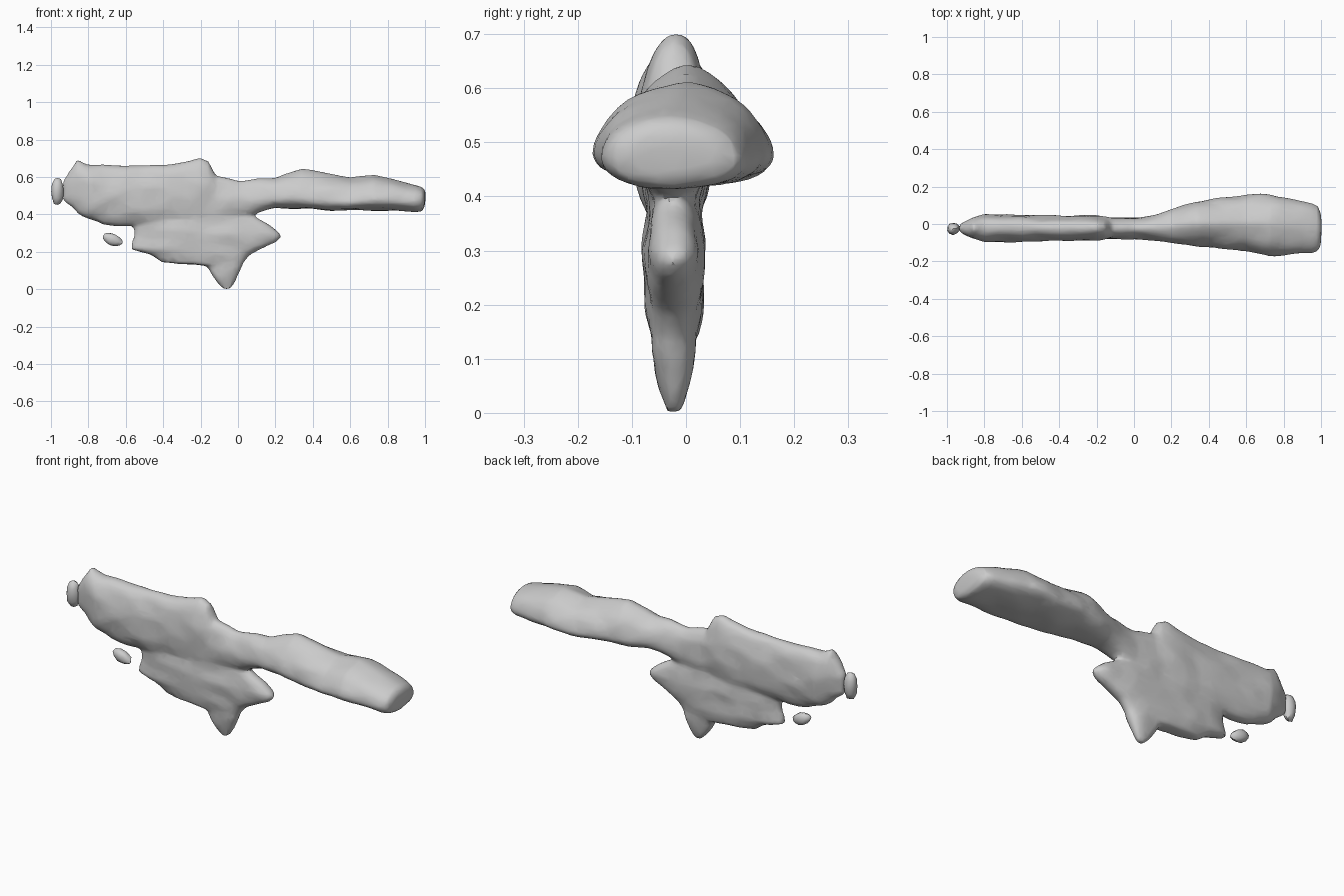
import bpy, bmesh, math, random
from mathutils import Vector, noise

if "Cube" in bpy.data.objects:
    bpy.data.objects.remove(bpy.data.objects["Cube"])

random.seed(4)
N = 28
CY = -0.022


def spow(v, p):
    return math.copysign(abs(v) ** p, v)


def loft(bm, rings):
    # bridge consecutive closed rings and cap both ends
    vs = [[bm.verts.new(p) for p in r] for r in rings]
    for a, b in zip(vs, vs[1:]):
        for i in range(N):
            j = (i + 1) % N
            bm.faces.new((a[i], a[j], b[j], b[i]))
    bm.faces.new(vs[0])
    bm.faces.new(vs[-1])


def rail_ring(x, half, lo, top):
    # the body is a rounded slab, the arm a bell with a flattish underside
    arm = max(0, math.sin(math.pi * x)) if x > 0 else 0
    cy = CY + 0.03 * arm ** 2
    mid = lo + (top - lo) * (0.5 if x < -.05 else 0.42 - 0.18 * arm)
    p = 0.85 if x < -.1 else 1 + 0.35 * arm
    pts = []
    for i in range(N):
        t = 2 * math.pi * i / N
        c, s = math.cos(t), math.sin(t)
        y = cy + half * spow(c, p if s > 0 else 0.78)
        pts.append((x, y, mid + (top - mid if s > 0 else mid - lo) * s))
    return pts


def fin_ring(z, x0, x1):
    # thin sheet that thickens upward to z = 0.3, then narrows under the slab
    half = .018 + .04 * math.sin(math.pi / 2 * min(1, max(0, z) / .3))
    half -= .11 * max(0, z - .3)
    pts = []
    for i in range(N):
        t = 2 * math.pi * i / N
        pts.append(((x0 + x1) / 2 + (x1 - x0) / 2 * spow(math.cos(t), 0.8),
                    CY + half * spow(math.sin(t), 0.7), z))
    return pts


def finish(bm, name):
    bmesh.ops.recalc_face_normals(bm, faces=bm.faces)
    me = bpy.data.meshes.new(name)
    bm.to_mesh(me)
    bm.free()
    ob = bpy.data.objects.new(name, me)
    bpy.context.collection.objects.link(ob)
    return ob


def evaluated_mesh(ob):
    dg = bpy.context.evaluated_depsgraph_get()
    return bpy.data.meshes.new_from_object(ob.evaluated_get(dg))


def shade(ob):
    bpy.ops.object.select_all(action='DESELECT')
    ob.select_set(True)
    bpy.context.view_layer.objects.active = ob
    bpy.ops.object.shade_smooth_by_angle(angle=math.radians(35))


# upper slab running into the flared arm: x, half width, bottom, top
rail = [
    (-.935, .02, .48, .57), (-.86, .055, .41, .70), (-.80, .077, .38, .668),
    (-.72, .073, .345, .665), (-.40, .068, .33, .66), (-.20, .066, .33, .705),
    (-.155, .06, .34, .685), (-.12, .056, .35, .61), (0, .057, .38, .582),
    (.10, .068, .405, .59), (.20, .09, .435, .60), (.34, .122, .43, .645),
    (.60, .153, .42, .60), (.73, .165, .425, .615), (.95, .136, .415, .56),
    (.985, .12, .42, .548), (1.0, .08, .445, .525)]

# ragged lower fin: height, left edge, right edge
fin = [
    (-.003, -.08, -.04), (.03, -.105, -.018), (.125, -.17, .022),
    (.14, -.41, .03), (.19, -.47, .07), (.215, -.57, .12),
    (.25, -.57, .205), (.28, -.56, .235), (.30, -.555, .225),
    (.34, -.56, .17), (.38, -.60, .10), (.45, -.64, .06)]

bm = bmesh.new()
loft(bm, [rail_ring(*r) for r in rail])
loft(bm, [fin_ring(*r) for r in fin])
source = finish(bm, "body_source")

# fuse the two lofts into one skin
m = source.modifiers.new("fuse", 'REMESH')
m.mode = 'VOXEL'
m.voxel_size = 0.012
m = source.modifiers.new("soften", 'SMOOTH')
m.iterations = 4
me = evaluated_mesh(source)
bpy.data.objects.remove(source)

# lumpy surface, then simplified to irregular facets
normals = [v.normal.copy() for v in me.vertices]
for v, n in zip(me.vertices, normals):
    v.co += n * 0.008 * noise.noise(Vector((v.co.x * 9, v.co.y * 9, v.co.z * 13)))
bm = bmesh.new()
bm.from_mesh(me)
body = finish(bm, "body")
m = body.modifiers.new("facets", 'DECIMATE')
m.ratio = 0.2
me = evaluated_mesh(body)
body.modifiers.clear()
body.data = me
shade(body)


# loose fragments
def fragment(name, loc, size, tilt):
    b = bmesh.new()
    bmesh.ops.create_icosphere(b, subdivisions=2, radius=1)
    for v in b.verts:
        c = v.co * random.uniform(.9, 1.04)
        x, z = c.x * size[0], c.z * size[2]
        v.co = (loc[0] + x * math.cos(tilt) + z * math.sin(tilt),
                loc[1] + c.y * size[1],
                loc[2] - x * math.sin(tilt) + z * math.cos(tilt))
    shade(finish(b, name))


fragment("end_fragment", (-.966, -.025, .523), (.035, .034, .077), 0)
fragment("lower_fragment", (-.67, -.03, .265), (.058, .028, .033), .35)
